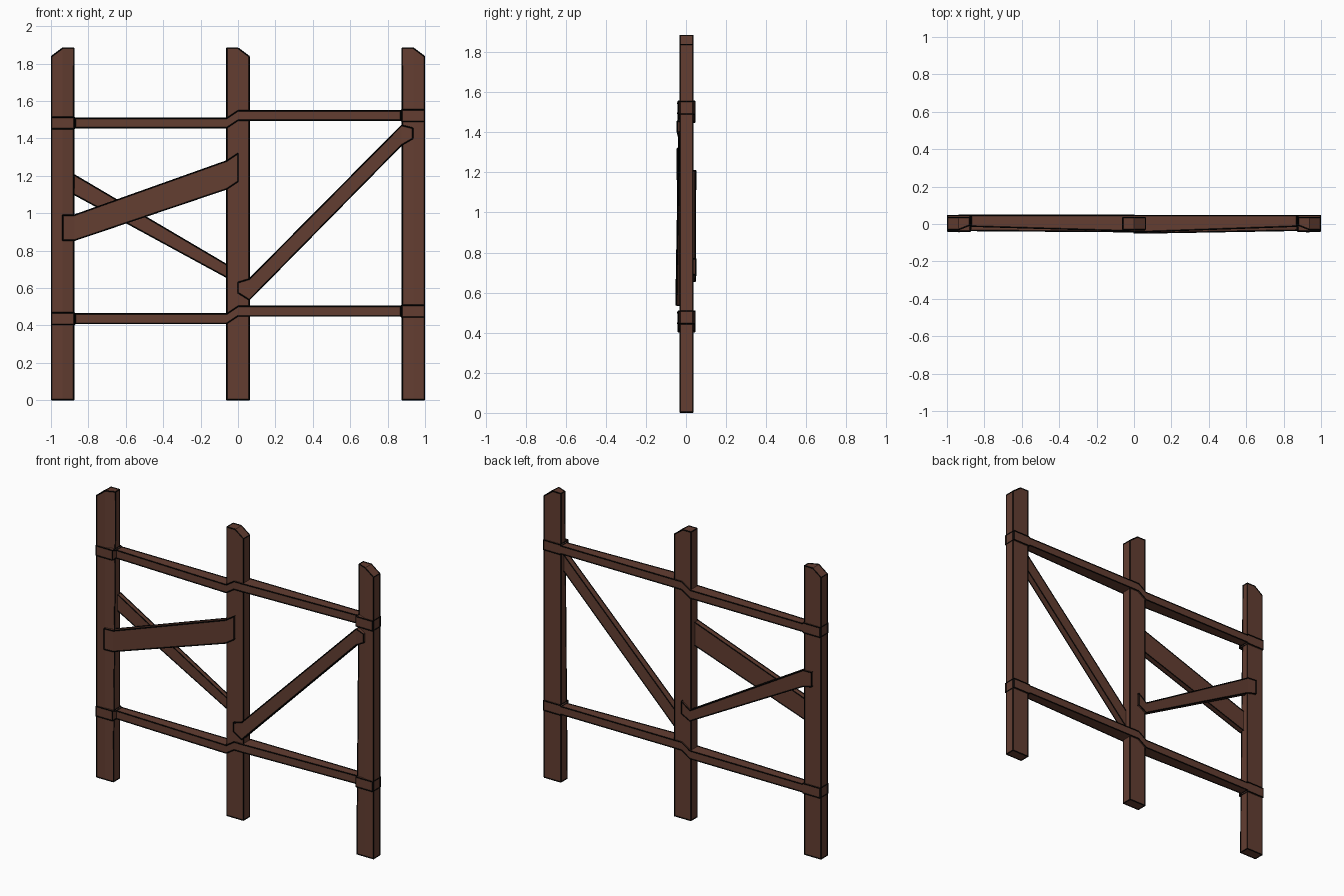
import bpy, bmesh
from mathutils import Matrix

cube = bpy.data.objects.get("Cube")
if cube:
    bpy.data.objects.remove(cube, do_unlink=True)


def material(name, colour):
    mat = bpy.data.materials.new(name)
    mat.use_nodes = True
    mat.diffuse_color = colour
    mat.node_tree.nodes["Principled BSDF"].inputs["Base Color"].default_value = colour
    return mat


wood = material("brown wood", (0.125, 0.048, 0.031, 1))
ink = material("black edge", (0.002, 0.002, 0.002, 1))
LINE = 0.0035


def plank(name, sections):
    """Loft a board along x through (x, bottom, top, front, back[, top front])."""
    bm = bmesh.new()
    rings = []
    for x, low, high, front, back, *lean in sections:
        top_front = lean[0] if lean else front
        corners = [(front, low), (back, low), (back, high), (top_front, high)]
        rings.append([bm.verts.new((x, y, z)) for y, z in corners])
    for a, b in zip(rings, rings[1:]):
        for i in range(4):
            j = (i + 1) % 4
            bm.faces.new((a[i], a[j], b[j], b[i]))
    bm.faces.new(rings[0])
    bm.faces.new(rings[-1])
    bmesh.ops.recalc_face_normals(bm, faces=bm.faces)

    # Thin dark trim along the sharp edges
    sharp = [[v.co.copy() for v in e.verts] for e in bm.edges
             if e.calc_face_angle(0) > 0.7]
    board_faces = set(bm.faces)
    for a, b in sharp:
        turn = (b - a).to_track_quat('Z', 'Y').to_matrix().to_4x4()
        bmesh.ops.create_cone(bm, cap_ends=True, segments=4, radius1=LINE,
                              radius2=LINE, depth=(b - a).length,
                              matrix=Matrix.Translation((a + b) / 2) @ turn)
    for face in bm.faces:
        face.material_index = 0 if face in board_faces else 1

    mesh = bpy.data.meshes.new(name)
    bm.to_mesh(mesh)
    bm.free()
    mesh.materials.append(wood)
    mesh.materials.append(ink)
    obj = bpy.data.objects.new(name, mesh)
    bpy.context.collection.objects.link(obj)


# Posts, each with one cut top corner; outer ones lean back at the inner corner
FRONT, BACK, TOP, CUT = -0.03, 0.035, 1.883, 1.838
for name, x, side, lean in (("right_post", -0.9375, -1, -0.006),
                            ("middle_post", 0, 1, FRONT),
                            ("left_post", 0.9375, 1, -0.006)):
    half = 0.06
    plank(name, [(x - side * half, LINE, TOP, FRONT, BACK, lean),
                 (x, LINE, TOP, FRONT, BACK),
                 (x + side * half, LINE, CUT, FRONT, BACK)])

# Rails, stepped up over the middle post and thicker around the outer posts
for name, z in (("lower_rail", 0.411), ("upper_rail", 1.457)):
    up, h, lip = z + 0.04, 0.051, 0.006
    plank(name, [
        (-0.997, z - lip, z + h + lip, -0.039, 0.045),
        (-0.876, z - lip, z + h + lip, -0.039, 0.045),
        (-0.87, z, z + h, -0.012, 0.045),
        (-0.06, z, z + h, -0.036, 0.045),
        (0, up, up + h, -0.041, 0.045),
        (0.06, up, up + h, -0.041, 0.045),
        (0.87, up, up + h, -0.012, 0.045),
        (0.876, up - lip, up + h + lip, -0.039, 0.045),
        (0.997, up - lip, up + h + lip, -0.039, 0.045)])

# Diagonal braces with tabs bent onto the posts
plank("wide_front_brace", [
    (-0.937, 0.855, 0.99, -0.041, -0.005),
    (-0.875, 0.855, 0.99, -0.035, 0.0),
    (-0.06, 1.13, 1.28, -0.041, -0.005),
    (0, 1.17, 1.32, -0.043, -0.005)])
plank("narrow_front_brace", [
    (0, 0.575, 0.63, -0.048, -0.005),
    (0.06, 0.537, 0.648, -0.048, -0.005),
    (0.875, 1.365, 1.47, -0.034, 0.005),
    (0.935, 1.4, 1.455, -0.043, 0.005)])
plank("back_brace", [
    (-0.937, 1.115, 1.208, 0.015, 0.048),
    (-0.875, 1.1, 1.205, 0.015, 0.046),
    (-0.06, 0.657, 0.725, 0.015, 0.046),
    (0, 0.69, 0.77, 0.015, 0.048)])
